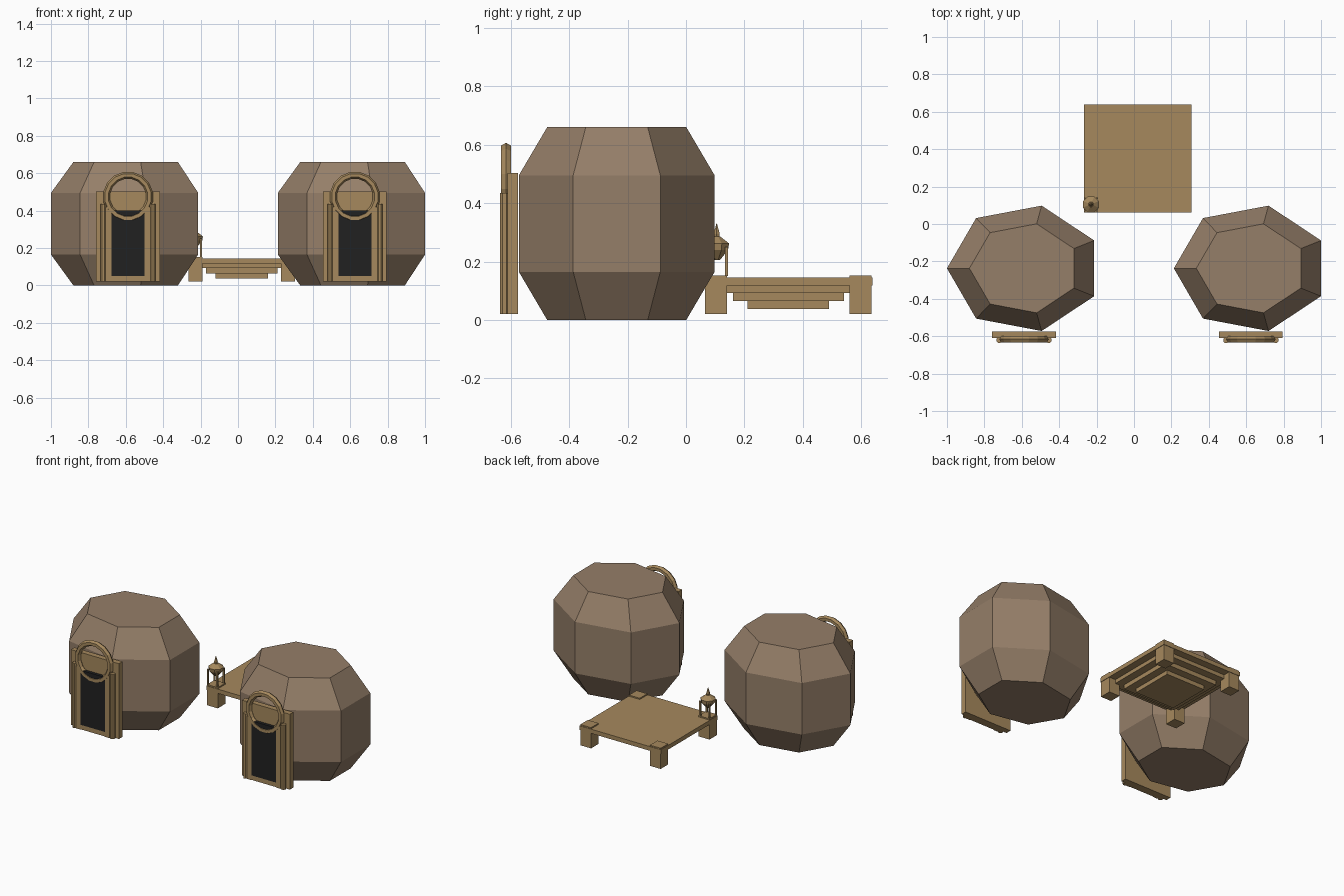
import bpy
import bmesh
from math import cos, sin, pi, radians
from mathutils import Matrix, Vector

cube = bpy.data.objects.get("Cube")
if cube:
    bpy.data.objects.remove(cube, do_unlink=True)


def make_material(name, rgb):
    mat = bpy.data.materials.new(name)
    mat.use_nodes = True
    color = (*rgb, 1)
    mat.diffuse_color = color
    bsdf = mat.node_tree.nodes["Principled BSDF"]
    bsdf.inputs["Base Color"].default_value = color
    bsdf.inputs["Roughness"].default_value = 0.9
    return mat


clay = make_material("clay brown", (0.30, 0.21, 0.14))
wood = make_material("light wood", (0.38, 0.25, 0.11))
black = make_material("door black", (0.015, 0.015, 0.015))


def finish(name, bm, mat):
    bmesh.ops.recalc_face_normals(bm, faces=bm.faces)
    mesh = bpy.data.meshes.new(name)
    bm.to_mesh(mesh)
    bm.free()
    mesh.materials.append(mat)
    obj = bpy.data.objects.new(name, mesh)
    bpy.context.collection.objects.link(obj)
    return obj


def box(name, x, y, z, mat):
    """Box from (low, high) ranges on each axis."""
    bm = bmesh.new()
    bmesh.ops.create_cube(bm, size=1)
    for v in bm.verts:
        v.co = Vector([(r[0] + r[1]) / 2 + c * (r[1] - r[0])
                       for c, r in zip(v.co, (x, y, z))])
    return finish(name, bm, mat)


def lathe(name, profile, center, sides, mat, stretch=1, turn=0):
    """Faceted turned solid from (radius, z) pairs with flat caps."""
    bm = bmesh.new()
    rings = []
    for r, z in profile:
        angles = [turn + 2 * pi * i / sides for i in range(sides)]
        rings.append([bm.verts.new((center[0] + r * cos(a),
                                    center[1] + r * stretch * sin(a), z))
                      for a in angles])
    for low, high in zip(rings, rings[1:]):
        for i in range(sides):
            j = (i + 1) % sides
            bm.faces.new((low[i], low[j], high[j], high[i]))
    bm.faces.new(rings[0][::-1])
    bm.faces.new(rings[-1])
    return finish(name, bm, mat)


def ring(name, center, major, minor, segments, sides, mat):
    """Faceted upright ring facing the front."""
    bm = bmesh.new()
    loops = []
    for i in range(segments):
        a = 2 * pi * (i + 0.5) / segments
        loop = []
        for k in range(sides):
            b = 2 * pi * k / sides
            r = major + minor * cos(b)
            loop.append(bm.verts.new((center[0] + r * cos(a),
                                      center[1] + minor * sin(b),
                                      center[2] + r * sin(a))))
        loops.append(loop)
    for i in range(segments):
        p, q = loops[i], loops[(i + 1) % segments]
        for k in range(sides):
            m = (k + 1) % sides
            bm.faces.new((p[k], q[k], q[m], p[m]))
    return finish(name, bm, mat)


# Two seven-sided huts, each with an arched doorway
for side, cx in (("right", -0.586), ("left", 0.627)):
    lathe(side + "_hut", [(0.294, 0), (0.414, 0.165), (0.414, 0.495), (0.294, 0.66)],
          (cx, -0.237), 7, clay, stretch=0.83, turn=pi)
    dx = cx - 0.002
    box(side + "_door_backboard", (dx - 0.17, dx + 0.17), (-0.61, -0.575),
        (0.02, 0.503), wood)
    box(side + "_door_sill", (dx - 0.117, dx + 0.117), (-0.628, -0.61),
        (0.02, 0.05), wood)
    box(side + "_door_panel", (dx - 0.09, dx + 0.09), (-0.63, -0.61),
        (0.05, 0.40), black)
    for s, part in ((-1, "right"), (1, "left")):
        xs = sorted((dx + s * 0.088, dx + s * 0.12))
        box(f"{side}_door_{part}_jamb", xs, (-0.632, -0.61), (0.02, 0.42), wood)
        lathe(f"{side}_door_{part}_post", [(0.016, 0.02), (0.016, 0.435)],
              (dx + s * 0.133, -0.621), 8, wood, turn=pi / 8)
    ring(side + "_door_arch", (dx, -0.616, 0.474), 0.116, 0.019, 16, 6, wood)

# Low platform with a stepped underside
px, py = 0.02, 0.35
for name, half, low, high in (("platform_top", 0.288, 0.118, 0.145),
                              ("upper_step", 0.24, 0.093, 0.118),
                              ("middle_step", 0.19, 0.065, 0.093),
                              ("lower_step", 0.14, 0.038, 0.065)):
    box(name, (px - half, px + half), (py - half, py + half), (low, high), wood)

# Corner legs that poke just above the platform
for sx in (-1, 1):
    for sy in (-1, 1):
        lx, ly = px + sx * 0.247, py + sy * 0.247
        box("platform_leg", (lx - 0.038, lx + 0.038), (ly - 0.038, ly + 0.038),
            (0.02, 0.153), wood)

# Lantern on the front right corner
lx, ly = -0.23, 0.105
lathe("lantern_body", [(0.012, 0.205), (0.042, 0.24), (0.046, 0.262),
                       (0.014, 0.285)], (lx, ly), 8, wood, turn=pi / 8)
lathe("lantern_spike", [(0.01, 0.28), (0.012, 0.295), (0.001, 0.33)],
      (lx, ly), 6, wood)
for sx in (-1, 1):
    for sy in (-1, 1):
        x, y = lx + sx * 0.033, ly + sy * 0.033
        box("lantern_post", (x - 0.005, x + 0.005), (y - 0.005, y + 0.005),
            (0.15, 0.25), wood)
